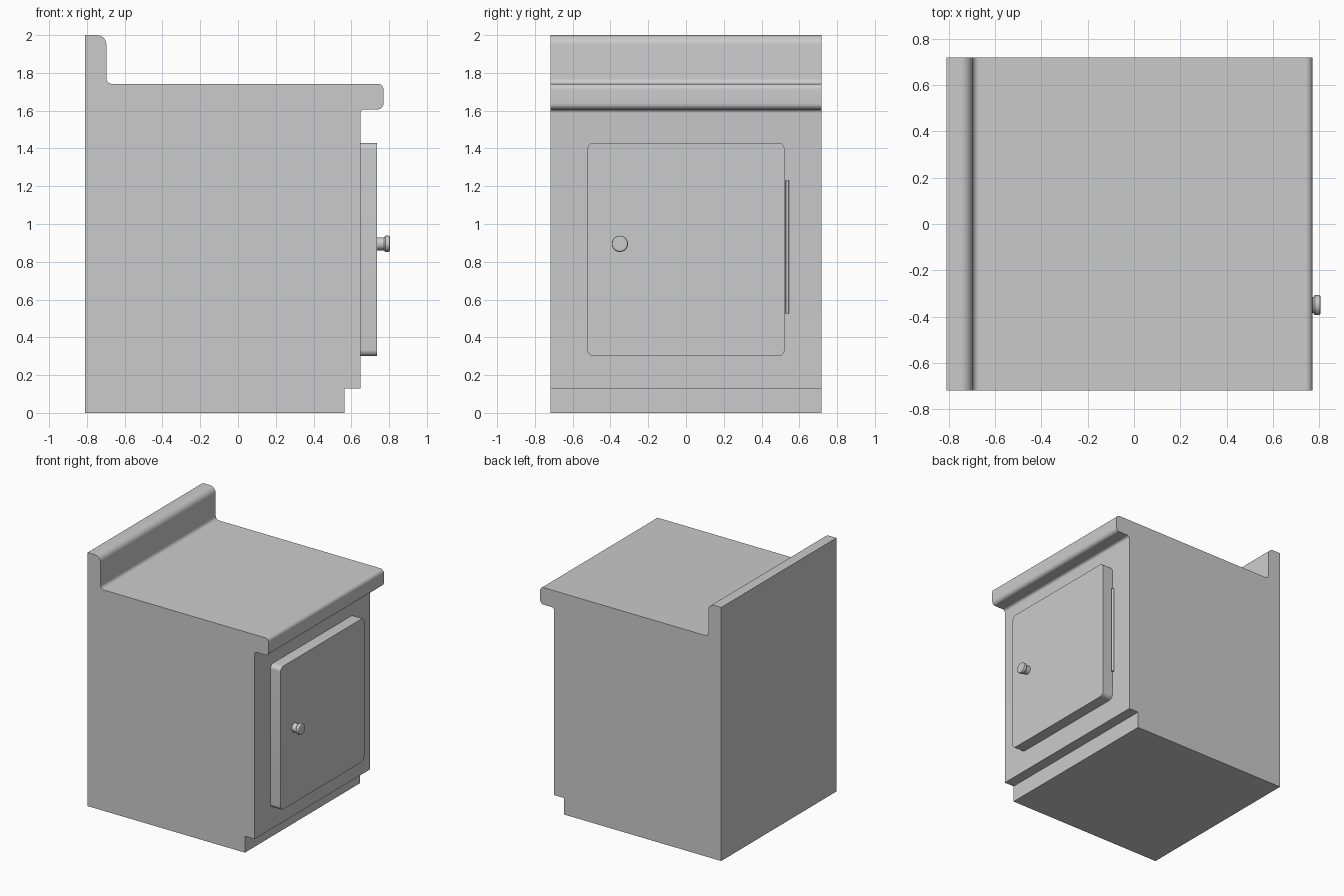
import bpy, math
from mathutils import Vector

if "Cube" in bpy.data.objects:
    bpy.data.objects.remove(bpy.data.objects["Cube"])


def finish(name, verts, faces):
    mesh = bpy.data.meshes.new(name)
    mesh.from_pydata(verts, [], faces)
    obj = bpy.data.objects.new(name, mesh)
    bpy.context.collection.objects.link(obj)
    bpy.ops.object.select_all(action='DESELECT')
    obj.select_set(True)
    bpy.context.view_layer.objects.active = obj
    bpy.ops.object.mode_set(mode='EDIT')
    bpy.ops.mesh.select_all(action='SELECT')
    bpy.ops.mesh.normals_make_consistent(inside=False)
    bpy.ops.object.mode_set(mode='OBJECT')
    bpy.ops.object.shade_smooth_by_angle(angle=math.radians(30))
    return obj


def rounded(points, steps=8):
    """Outline from (a, b, corner radius) entries, right-angled corners."""
    out = []
    for i, (a, b, r) in enumerate(points):
        p = Vector((a, b))
        if r == 0:
            out.append(p)
            continue
        u = (Vector(points[i - 1][:2]) - p).normalized()
        v = (Vector(points[(i + 1) % len(points)][:2]) - p).normalized()
        for k in range(steps + 1):
            t = math.pi / 2 * k / steps
            out.append(p + r * (u * (1 - math.sin(t)) + v * (1 - math.cos(t))))
    return out


def extrude(name, outline, place, lo, hi):
    n = len(outline)
    verts = [place(p, d) for d in (lo, hi) for p in outline]
    faces = [(i, (i + 1) % n, n + (i + 1) % n, n + i) for i in range(n)]
    faces += [tuple(range(n)), tuple(range(n, 2 * n))]
    return finish(name, verts, faces)


# Cabinet body with toe kick, worktop lip and upstand
body = rounded([(-0.81, 0, 0), (0.563, 0, 0), (0.563, 0.13, 0), (0.648, 0.13, 0),
                (0.648, 1.607, 0.02), (0.77, 1.607, 0.03), (0.77, 1.742, 0.03),
                (-0.697, 1.742, 0.03), (-0.697, 2.0, 0.05), (-0.81, 2.0, 0)])
extrude("cabinet_body", body, lambda p, d: (p.x, d, p.y), -0.718, 0.718)

# Door panel
door = rounded([(-0.522, 0.30, 0.035), (0.522, 0.30, 0.035),
                (0.522, 1.43, 0.035), (-0.522, 1.43, 0.035)])
extrude("door", door, lambda p, d: (d, p.x, p.y), 0.647, 0.737)

# Door knob, turned about the x axis
profile = [(0.73, 0.034), (0.773, 0.034), (0.777, 0.040), (0.782, 0.043),
           (0.797, 0.043), (0.802, 0.041), (0.805, 0.036)]
sides = 32
verts = [(x, -0.35 + r * math.cos(2 * math.pi * k / sides),
          0.895 + r * math.sin(2 * math.pi * k / sides))
         for x, r in profile for k in range(sides)]
faces = [(j * sides + k, j * sides + (k + 1) % sides,
          (j + 1) * sides + (k + 1) % sides, (j + 1) * sides + k)
         for j in range(len(profile) - 1) for k in range(sides)]
faces += [tuple(range(sides)), tuple(range(len(verts) - sides, len(verts)))]
finish("door_knob", verts, faces)

# Hinge rod beside the door
rod = [Vector((0.655 + 0.012 * math.cos(2 * math.pi * k / 16),
               0.537 + 0.009 * math.sin(2 * math.pi * k / 16))) for k in range(16)]
extrude("hinge", rod, lambda p, d: (p.x, p.y, d), 0.525, 1.23)
